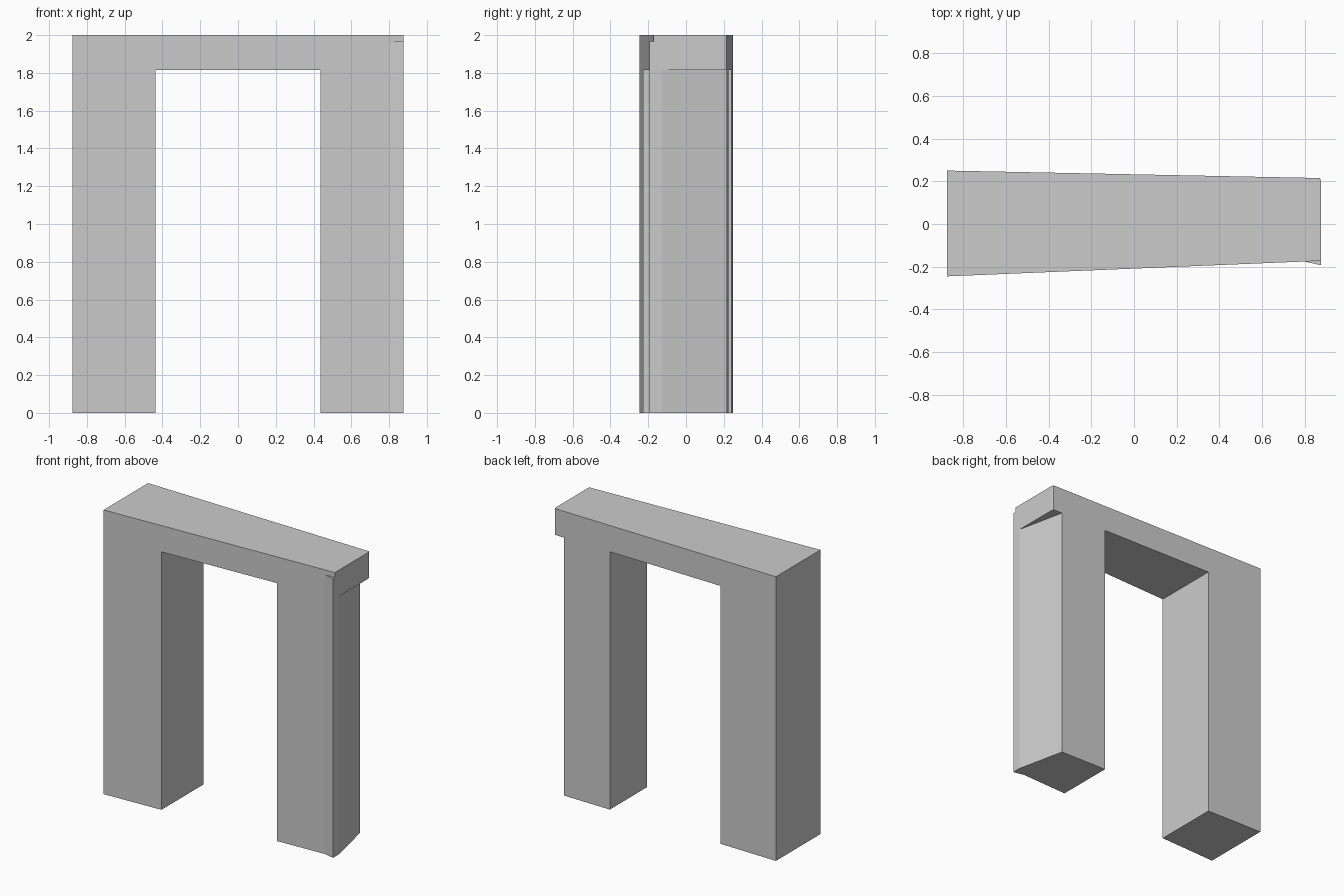
import bpy
import bmesh

cube = bpy.data.objects.get("Cube")
if cube:
    bpy.data.objects.remove(cube, do_unlink=True)

HEIGHT, SOFFIT, FLARE_TOP = 2.0, 1.815, 1.965
END, INNER = 0.875, 0.437

stone = bpy.data.materials.new("plain_grey")
stone.use_nodes = True
GREY = (0.6, 0.6, 0.6, 1)
stone.diffuse_color = GREY
stone.node_tree.nodes["Principled BSDF"].inputs["Base Color"].default_value = GREY


def front(x):
    """Point on the tapering front face."""
    return (x, -0.245 + (x + END) * 0.0415)


def back(x):
    """Point on the tapering back face."""
    return (x, 0.25 - (x + END) * 0.02)


def prism(name, outline, bottom, top):
    """Extrude a counter-clockwise footprint between two heights."""
    bm = bmesh.new()
    base = bm.faces.new([bm.verts.new((x, y, bottom)) for x, y in outline])
    result = bmesh.ops.extrude_face_region(bm, geom=[base])
    verts = [v for v in result["geom"] if isinstance(v, bmesh.types.BMVert)]
    bmesh.ops.translate(bm, verts=verts, vec=(0, 0, top - bottom))
    bmesh.ops.recalc_face_normals(bm, faces=bm.faces)
    mesh = bpy.data.meshes.new(name)
    bm.to_mesh(mesh)
    bm.free()
    mesh.materials.append(stone)
    obj = bpy.data.objects.new(name, mesh)
    bpy.context.collection.objects.link(obj)
    return obj


# Lintel across the full width, with a slightly clipped back corner
prism("lintel", [front(-END), front(END), (END, 0.20), back(0.87), back(-END)],
      SOFFIT, HEIGHT)

# Straight leg on the wide end
prism("right_leg", [front(-END), front(-INNER), back(-INNER), back(-END)],
      0, SOFFIT)

# Leg on the narrow end, its outer face slanting in under the lintel
prism("left_leg", [front(INNER), front(END), (END, -0.13), back(0.80), back(INNER)],
      0, SOFFIT)

# Thin flared lip at the outer front corner of the narrow leg
prism("corner_flare", [front(0.80), (END, -0.193), front(END)], 0, FLARE_TOP)
